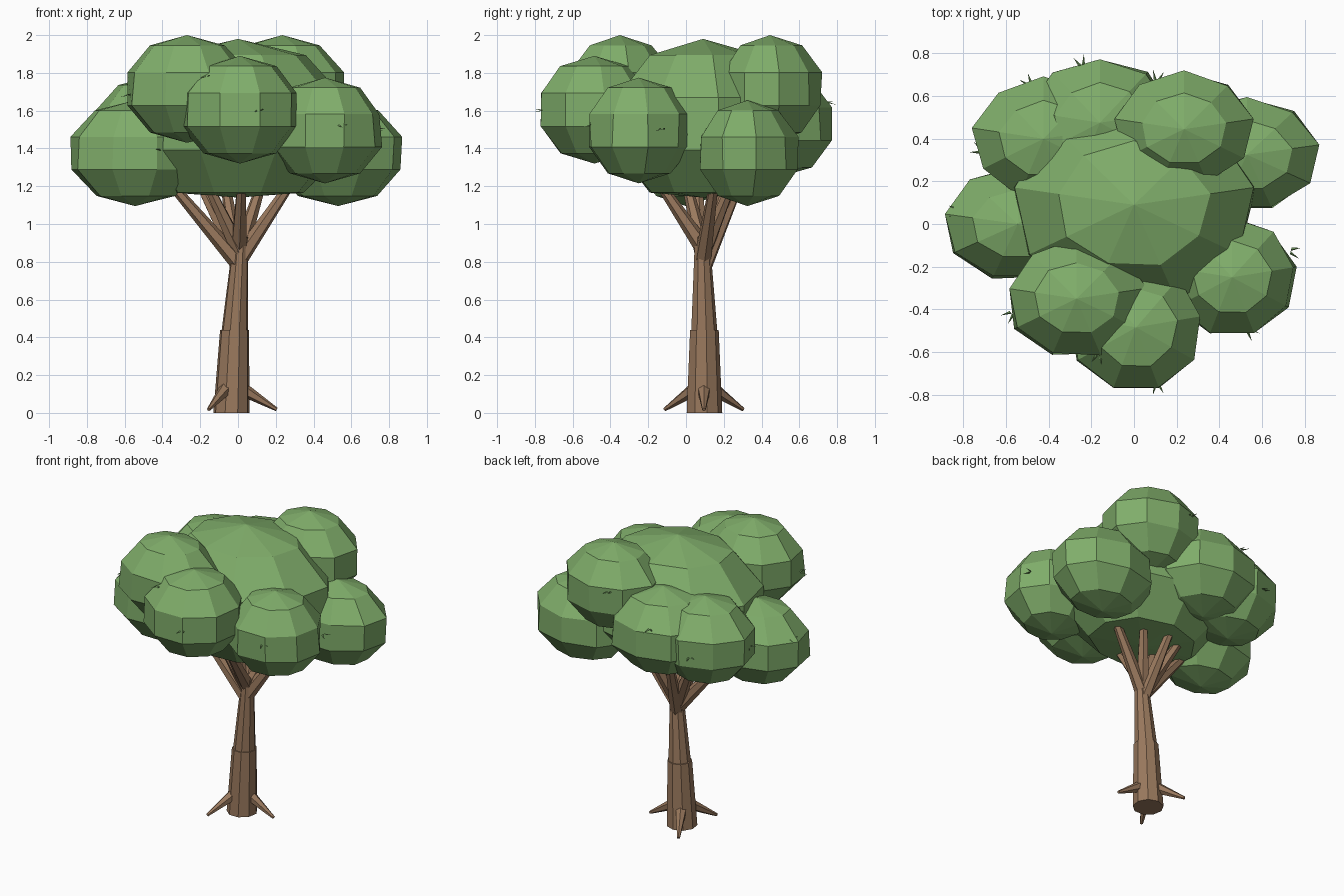
import bpy, bmesh, math, random
from mathutils import Vector, Matrix

if "Cube" in bpy.data.objects:
    bpy.data.objects.remove(bpy.data.objects["Cube"])

random.seed(4)


def material(name, rgb):
    m = bpy.data.materials.new(name)
    m.diffuse_color = (*rgb, 1)
    m.use_nodes = True
    m.node_tree.nodes["Principled BSDF"].inputs["Base Color"].default_value = m.diffuse_color
    return m


LEAF = material("leaf green", (0.215, 0.42, 0.145))
BARK = material("bark brown", (0.32, 0.19, 0.11))


def make(name, bm, mat):
    bmesh.ops.recalc_face_normals(bm, faces=bm.faces)
    me = bpy.data.meshes.new(name)
    bm.to_mesh(me)
    bm.free()
    me.materials.append(mat)
    ob = bpy.data.objects.new(name, me)
    bpy.context.collection.objects.link(ob)
    return ob


def limb(name, a, b, r1, r2, sides, flat=False):
    """Tapered prism from a to b; flat keeps the end caps level."""
    a, b = Vector(a), Vector(b)
    d = b - a
    bm = bmesh.new()
    bmesh.ops.create_cone(bm, cap_ends=True, segments=sides, radius1=r1, radius2=r2,
                          depth=d.z if flat else d.length)
    if flat:
        for v in bm.verts:
            t = v.co.z / d.z + 0.5
            v.co += a + d * t - Vector((0, 0, v.co.z))
    else:
        rot = d.to_track_quat('Z', 'Y').to_matrix().to_4x4()
        bm.transform(Matrix.Translation((a + b) / 2) @ rot)
    return make(name, bm, BARK)


def clump(name, c, r, floor=0.0):
    """Low-poly leaf clump: 9 x 5 sphere with slight irregularity."""
    bm = bmesh.new()
    bmesh.ops.create_uvsphere(bm, u_segments=9, v_segments=5, radius=1)
    for v in bm.verts:
        k = random.uniform(0.97, 1.03)
        v.co = Vector([c[i] + v.co[i] * r[i] * (k if i < 2 else 1) for i in range(3)])
        v.co.z = max(v.co.z, floor)
    return make(name, bm, LEAF)


# Trunk in two stacked segments
limb("lower_trunk", (-0.035, 0.095, 0.0), (-0.018, 0.095, 0.44), 0.097, 0.078, 9, True)
limb("upper_trunk", (-0.018, 0.095, 0.42), (0.015, 0.085, 0.93), 0.072, 0.04, 9, True)

# Three roots
for i in range(3):
    a = math.radians(120 * i)
    u = Vector((math.cos(a), math.sin(a), 0))
    base = Vector((-0.035, 0.095, 0))
    limb(f"root_{i + 1}", base + u * 0.06 + Vector((0, 0, 0.125)),
         base + u * 0.24 + Vector((0, 0, 0.018)), 0.037, 0.01, 6)

# Leaf crown: one wide core and eight clumps around it
clump("crown_core", (0, 0.09, 1.53), (0.61, 0.50, 0.45), 1.14)
clumps = {
    "front": ((0.01, -0.485, 1.605), (0.33, 0.32, 0.285)),
    "front_left": ((-0.27, -0.35, 1.715), (0.345, 0.29, 0.285)),
    "left": ((-0.545, 0.0, 1.375), (0.36, 0.28, 0.28)),
    "front_right": ((0.46, -0.25, 1.495), (0.315, 0.29, 0.28)),
    "right": ((0.53, 0.325, 1.375), (0.36, 0.28, 0.28)),
    "back_right": ((0.235, 0.445, 1.715), (0.34, 0.285, 0.285)),
    "back": ((-0.16, 0.475, 1.53), (0.36, 0.32, 0.285)),
    "back_left": ((-0.425, 0.40, 1.505), (0.35, 0.30, 0.285)),
}
for n, (c, r) in clumps.items():
    clump(n + "_clump", c, r)

# Branches fanning from the trunk top into the crown: start height, end x, y
branches = [(0.79, -0.37, 0.06), (0.76, -0.07, 0.29), (0.81, 0.29, 0.15), (0.88, 0.02, -0.15),
            (0.86, -0.17, 0.0), (0.84, 0.13, 0.25), (0.80, -0.21, 0.22)]
for i, (z, x, y) in enumerate(branches):
    limb(f"branch_{i + 1}", (0.005, 0.088, z), (x, y, 1.23), 0.046, 0.024, 6)

# Tiny leaf sprigs poking out of the crown
spots = [(0.11, -0.77, 1.60), (-0.17, -0.63, 1.78), (-0.585, -0.43, 1.68), (-0.84, 0.06, 1.48),
         (-0.43, -0.25, 1.39), (0.55, -0.51, 1.52), (0.75, -0.13, 1.50), (0.83, 0.37, 1.43),
         (0.51, 0.51, 1.80), (0.11, 0.69, 1.78), (-0.25, 0.76, 1.64), (-0.50, 0.67, 1.48),
         (-0.735, 0.35, 1.50)]
bm = bmesh.new()
for s in spots:
    p = Vector(s)
    u = Vector((p.x, p.y - 0.05, 0)).normalized()
    side = Vector((-u.y, u.x, 0))
    for k in (-1, 1):
        q = p + side * 0.008 * k
        tip = q + u * 0.03 + side * 0.018 * k + Vector((0, 0, 0.008 * k))
        ring = [bm.verts.new(q + o - u * 0.015) for o in
                (side * 0.008, -side * 0.008, Vector((0, 0, 0.007)))]
        t = bm.verts.new(tip)
        bm.faces.new(ring)
        for i in range(3):
            bm.faces.new((ring[i], ring[(i + 1) % 3], t))
make("leaf_sprigs", bm, LEAF)
